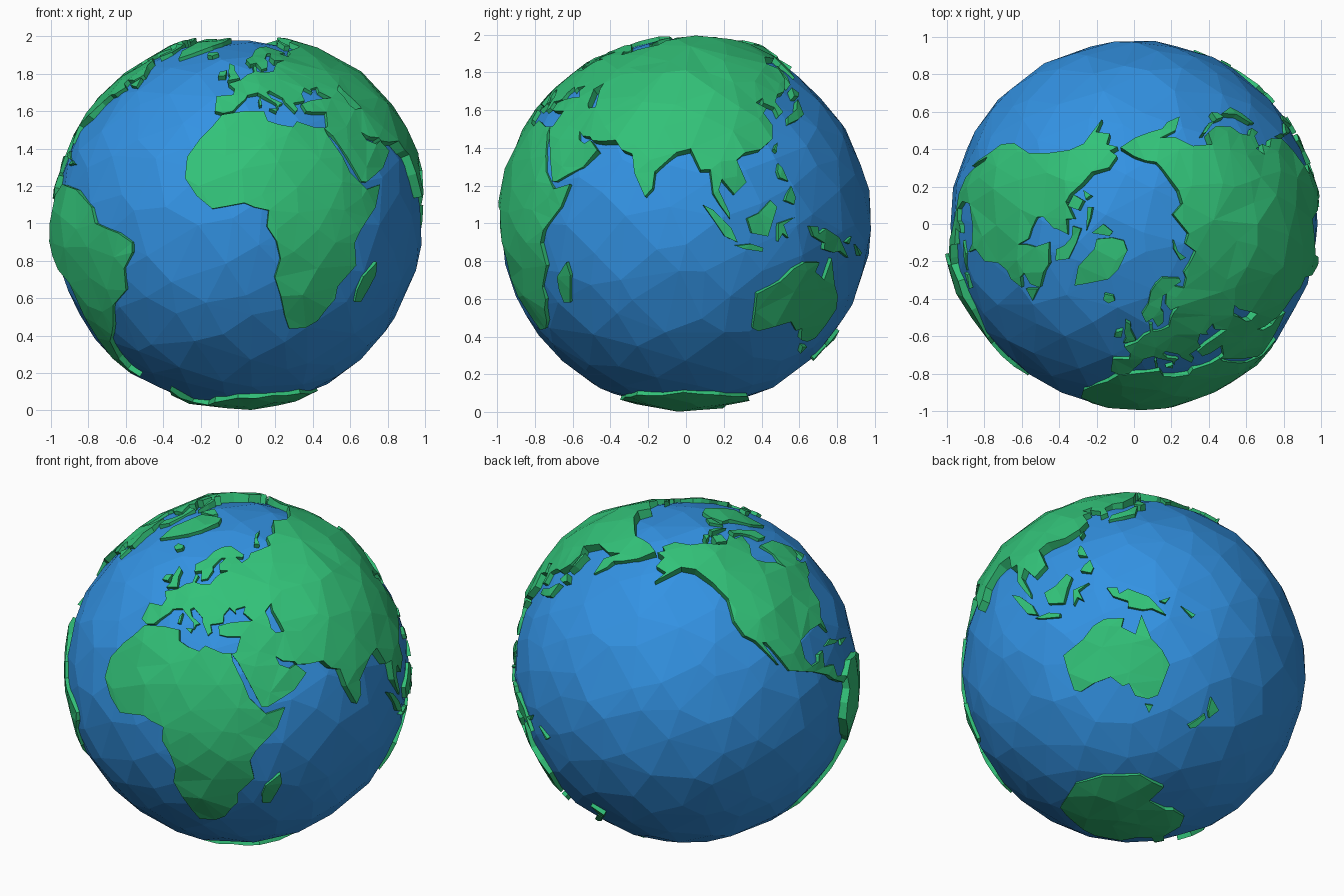
import bpy, bmesh, math, random
from mathutils import Vector, noise
from mathutils.geometry import delaunay_2d_cdt

random.seed(4)
UP = Vector((0, 0, 1))


def material(name, rgb):
    m = bpy.data.materials.new(name)
    m.diffuse_color = (*rgb, 1)
    return m


BLUE = material("ocean blue", (0.033, 0.29, 0.77))
GREEN = material("land green", (0.032, 0.54, 0.19))


def direction(lon, lat):
    a, b = math.radians(lon), math.radians(lat)
    return Vector((math.sin(a) * math.cos(b), -math.cos(a) * math.cos(b), math.sin(b)))


def scatter(n, jitter):
    """Evenly spread, slightly shaken points on the unit sphere."""
    pts = []
    for i in range(n):
        z = 1 - (2 * i + 1) / n
        r, a = math.sqrt(1 - z * z), i * 2.39996
        shake = Vector([random.uniform(-jitter, jitter) for _ in range(3)])
        pts.append((Vector((r * math.cos(a), r * math.sin(a), z)) + shake).normalized())
    return pts


def add_object(name, bm, mat):
    for v in bm.verts:
        v.co += UP
    bmesh.ops.recalc_face_normals(bm, faces=bm.faces)
    me = bpy.data.meshes.new(name)
    bm.to_mesh(me)
    bm.free()
    me.materials.append(mat)
    ob = bpy.data.objects.new(name, me)
    bpy.context.collection.objects.link(ob)


# ocean ball: faceted hull of scattered points
bm = bmesh.new()
for p in scatter(270, 0.06):
    bm.verts.new(p * random.uniform(0.98, 0.988))
bmesh.ops.convex_hull(bm, input=bm.verts)
add_object("ocean", bm, BLUE)

INNER = scatter(480, 0.05)
# highlands: direction, spread, extra height
HIGHLANDS = [(direction(88, 36), 0.17, 0.05), (direction(112, 58), 0.12, 0.04), (direction(-135, 62), 0.08, 0.035),
             (direction(-77, -4), 0.08, 0.025), (direction(-110, 40), 0.06, 0.02)]


def surface(p):
    """Land height: light bumps plus broad highlands."""
    rise = max(h * max(0, p.dot(d) - 1 + w) / w for d, w, h in HIGHLANDS)
    return p * (0.998 + 0.014 * noise.noise(p * 7) + rise)


def land(name, outline):
    """Raised plate following the globe inside a (longitude, latitude) outline."""
    corners = [direction(*c) for c in outline]
    ring = []
    for a, b in zip(corners, corners[1:] + corners[:1]):
        n = max(1, math.ceil(a.angle(b) / 0.16))
        ring += [a.lerp(b, i / n).normalized() for i in range(n)]
    mid = sum(ring, Vector()).normalized()
    e1 = mid.orthogonal().normalized()
    e2 = mid.cross(e1)

    def flat(p):
        return Vector((p.dot(e1), p.dot(e2))) / (1 + p.dot(mid))

    def round_(u):
        s = u.length_squared
        return (e1 * u.x * 2 + e2 * u.y * 2 + mid * (1 - s)) / (1 + s)

    uv = [flat(p) for p in ring]
    if sum(a.x * b.y - a.y * b.x for a, b in zip(uv, uv[1:] + uv[:1])) < 0:
        uv.reverse()
    count = len(uv)
    uv += [flat(p) for p in INNER
           if p.dot(mid) > 0 and min((p - q).length for q in ring) > 0.05]
    verts, _, faces, *_ = delaunay_2d_cdt(uv, [], [list(range(count))], 1, 1e-5)
    bm = bmesh.new()
    made = {}
    for f in faces:
        for i in f:
            if i not in made:
                made[i] = bm.verts.new(surface(round_(verts[i])))
        bm.faces.new([made[i] for i in f])
    # coast walls running down into the ocean
    rim = [e for e in bm.edges if e.is_boundary]
    for g in bmesh.ops.extrude_edge_only(bm, edges=rim)["geom"]:
        if isinstance(g, bmesh.types.BMVert):
            g.co = g.co.normalized() * 0.95
    add_object(name, bm, GREEN)


# continents
land("africa", [(-6, 35.5), (3, 37), (10, 37), (11, 33.5), (15, 32), (20, 31), (22, 33), (29, 31), (32.5, 31),
    (33, 28.5), (37, 21), (39, 16), (43, 12), (44.5, 10.5), (51, 12), (48, 5), (41, -2), (39, -6), (40.5, -13),
    (35, -20), (35, -24), (32.5, -27), (30, -31.5), (26, -34), (19.5, -34.5), (17, -30), (14.5, -23), (12, -17),
    (13.5, -11), (12, -5.5), (9, -1), (9.5, 4), (5, 5), (2, 6.3), (-4, 5.2), (-8, 4.5), (-13, 8.5), (-17, 14),
    (-17, 21), (-13, 27.5), (-9.5, 31)])
land("europe", [(-9, 37), (-9, 43), (-2, 43.5), (-1.5, 46), (-4.5, 48.5), (1.5, 50.5), (5, 53), (8.5, 54),
    (8.5, 57.3), (10.5, 57), (10, 54.3), (14, 54), (19, 54.5), (21.5, 57.3), (24, 58.8), (29, 60), (30, 63),
    (33, 66.5), (38, 64), (44, 66), (46, 68), (54, 68.5), (66, 69), (60, 62), (59, 55), (58, 51), (51, 47),
    (47.5, 44.5), (48.5, 41.8), (41.5, 41.7), (37.5, 44.7), (38.5, 47), (34, 46), (34, 44.5), (31, 46.5),
    (28.5, 44), (28.5, 41.3), (26, 40.8), (23, 40.3), (24, 37.8), (22.5, 36.5), (19.5, 40.5), (19, 42.2),
    (13.8, 45.3), (12.4, 44.5), (14, 42.3), (18.3, 40.2), (16.6, 39.5), (16, 38), (15.5, 40), (10.5, 43),
    (8.5, 44.3), (4, 43.4), (3, 41.8), (-0.2, 39), (-2, 36.8), (-5.5, 36)])
land("scandinavia", [(29, 60), (23, 60), (21.5, 62.5), (25, 65.5), (22, 65.5), (17.5, 61.5), (18.5, 60),
    (16.5, 56.5), (13, 55.5), (11, 59), (7, 58), (5, 61), (10, 64), (14, 68), (20, 70), (28, 71), (40, 67.5),
    (39, 66.3), (33, 66.5), (30, 63)])
land("north_asia", [(66, 69), (69, 73), (80, 73), (87, 75), (104, 77.7), (113, 74), (127, 73), (140, 72.5),
    (152, 71), (160, 69.7), (170, 70), (180, 69), (190, 66), (179, 62.5), (170, 60), (163.5, 58), (162, 55),
    (157, 51), (156, 57), (163, 61.5), (155, 59.5), (143, 59.3), (135.5, 54.7), (141, 52.5), (140, 48),
    (135, 43.5), (130.5, 42.5), (110, 50), (80, 50), (58, 51), (59, 55), (60, 62)])
land("south_asia", [(58, 51), (80, 50), (110, 50), (130.5, 42.5), (127.5, 39.5), (129.3, 36), (126.5, 34.5),
    (126, 37.5), (121.5, 39), (121.8, 40.8), (118, 39), (122, 37), (119.5, 35), (122, 31), (120, 26),
    (115, 22.7), (109, 21.3), (106, 19), (109, 12.5), (105, 8.8), (101, 13.2), (100, 10), (103.5, 3),
    (103.5, 1.4), (100.5, 5.5), (98.3, 9), (97.5, 16), (94.5, 16), (91.5, 22.5), (87, 21.3), (80.3, 15.5),
    (79.8, 10.5), (77.5, 8), (74, 15), (72.7, 21), (69, 22.3), (66.5, 25.2), (61, 25.2), (61, 30), (61, 36),
    (54, 37), (53, 40), (51, 44.5), (51, 47)])
land("middle_east", [(61, 25.2), (57, 25.7), (56, 26.8), (52, 27.5), (49.5, 29.3), (50.5, 26.5),
    (54, 24.8), (56.3, 25.8), (59.8, 22.5), (55, 17.5), (45, 12.8), (43, 13), (39, 21), (35, 28), (32.5, 30.8),
    (34.3, 31.3), (36, 36.5), (30.5, 36.5), (27.3, 37), (26.5, 40), (31, 41.2), (36, 41.6), (41.5, 41.7),
    (48.5, 41.8), (49, 38.5), (50.5, 37), (54, 37), (61, 36), (61, 30)])
land("north_america", [(-168, 65.7), (-162, 66.5), (-166, 68.5), (-156, 71.2), (-141, 69.7), (-128, 70),
    (-115, 68.5), (-108, 68), (-95, 71.5), (-94, 69), (-81, 69), (-86, 66), (-87, 64.5), (-94.5, 61),
    (-94, 58.8), (-88, 56.7), (-82, 55), (-80, 51.3), (-79, 54.5), (-77, 57), (-78, 62.3), (-70, 61), (-65, 60),
    (-62, 57), (-56, 52.5), (-60, 50), (-66, 50), (-65, 48), (-60.5, 46.5), (-66, 43.7), (-70, 43.5),
    (-74, 40.5), (-76, 35), (-81, 31.5), (-80.3, 25.5), (-83, 29.5), (-89.5, 29.5), (-97, 28), (-97.5, 22),
    (-95, 18.5), (-91, 18.7), (-90, 21), (-87, 21.3), (-88.5, 16), (-83.5, 15), (-83.5, 11), (-79.5, 9.5),
    (-77.5, 8.5), (-80.5, 7.5), (-85.5, 10.5), (-88, 13), (-94.5, 16.3), (-105.5, 20), (-109, 25.5),
    (-113, 31.3), (-114.5, 31.5), (-109.7, 23), (-112, 26), (-117, 32.5), (-121, 35), (-124, 40.3), (-124, 48),
    (-130, 54.5), (-139, 59.5), (-148, 60.5), (-152, 59.3), (-163, 54.7), (-157.5, 58.5), (-165, 60.5),
    (-161, 64)])
land("south_america", [(-77.5, 8.5), (-72, 12), (-62, 10.5), (-52, 5), (-50, 0), (-40, -3), (-35, -6), (-35, -9),
    (-39, -14), (-40, -21), (-48, -26), (-53.5, -33.5), (-57, -36.5), (-62, -39), (-65, -43), (-67.5, -46.5),
    (-69, -51), (-66, -55), (-73, -52.5), (-75, -46), (-73, -38), (-71, -30), (-70, -18.5), (-76, -14),
    (-81, -5.5), (-80, 0), (-77.5, 4)])
land("australia", [(114, -22), (122, -18), (126, -14), (130, -12), (136.5, -12), (135.7, -15), (140.5, -17.5),
    (142.5, -10.8), (146, -19), (150, -22.5), (153.3, -27), (150, -37.5), (146, -39), (140.5, -38), (138, -34),
    (135.5, -34.8), (131, -31.5), (124, -33), (118, -35), (115.3, -34)])
land("antarctica", [(0, -69.5), (30, -68), (52, -65), (88, -64.5), (115, -65.5), (145, -66.5), (170, -70),
    (165, -78), (-160, -78), (-150, -76), (-125, -73), (-100, -72), (-75, -72.5), (-66, -67), (-57, -64),
    (-62, -74), (-45, -77), (-25, -73)])

# northern islands
land("greenland", [(-44, 62.5), (-38, 66), (-25, 71), (-19, 75), (-14, 81.5), (-32, 84), (-58, 82), (-68, 77.5),
    (-58, 75.5), (-53, 68)])
land("iceland", [(-22, 64), (-18, 63.5), (-14, 65), (-16, 66.4), (-23, 66)])
land("baffin_island", [(-65, 62.5), (-62, 66.5), (-72, 71), (-85, 73.5), (-88, 71), (-78, 70), (-73, 67), (-72, 64)])
land("arctic_island_north", [(-78, 76.5), (-64, 81.5), (-70, 83), (-90, 80.5)])
land("arctic_island_south", [(-116, 69.5), (-105, 69), (-104, 72.5), (-115, 73)])
land("arctic_island_west", [(-124, 71.5), (-117, 73.5), (-124, 74.3)])
land("arctic_island_mid", [(-110, 75), (-82, 75), (-98, 76.5), (-112, 76.3)])
land("newfoundland", [(-59, 47.7), (-53, 47), (-56, 51.3)])
land("britain", [(-5, 50), (1, 51.2), (-1.5, 54.8), (-2, 57.5), (-5, 58.5), (-5, 54), (-4, 52)])
land("ireland", [(-10, 52), (-6.3, 52.3), (-6, 55), (-9.5, 54)])
land("barents_island", [(52, 71.5), (57, 70.7), (58, 74), (68, 76.8), (58, 75.5)])
# warm sea islands
land("cuba", [(-84.5, 22), (-80, 23), (-74.5, 20.2), (-78, 20.5)])
land("hispaniola", [(-74, 18.3), (-73, 20), (-68.5, 18.7)])
land("madagascar", [(49.5, -12), (50.3, -16), (47, -25), (44, -25), (43.5, -21), (44.5, -16.5)])
land("sicily", [(12.5, 38), (15.5, 38.2), (15, 36.7)])
land("sardinia", [(8.5, 39), (9.5, 39.2), (9.4, 42.8), (8.5, 41.5)])
# eastern islands
land("sakhalin", [(142, 46.3), (143.5, 49), (143, 54), (141.8, 53)])
land("hokkaido", [(140, 42), (143, 42), (145.3, 43.5), (141.8, 45.3)])
land("honshu", [(130, 32), (136, 33.7), (140.5, 35.5), (141.5, 41), (140, 40), (137, 37), (131, 34.5)])
land("taiwan", [(120.2, 23), (121, 22), (121.8, 25)])
land("luzon", [(120.3, 16), (121, 18.5), (122.3, 17), (124, 13), (120.8, 14)])
land("mindanao", [(122, 7), (125.5, 5.8), (126.3, 8), (125, 11.5), (123, 9)])
land("borneo", [(109, 1.5), (113, 3.2), (117, 7), (119, 5), (117.5, 1), (116, -4), (110.5, -3)])
land("sumatra", [(95.3, 5.6), (98.5, 4), (104, -1.5), (106, -5.8), (102, -4)])
land("java", [(105.3, -6.8), (110.5, -6.3), (114.5, -7.5), (114.3, -8.7), (108, -7.8)])
land("sulawesi", [(119.5, -5.5), (119.5, 0), (125, 1.7), (121.3, -0.5), (123, -4.5), (121, -3)])
land("new_guinea", [(131, -0.8), (134.5, -1), (135.2, -3.2), (138, -1.6), (145, -4.3), (150.7, -10.5),
    (146, -8.5), (143, -9), (138, -8), (138, -6), (133, -4)])
land("new_britain", [(148.5, -5.7), (152, -4), (150.5, -6.3)])
land("solomon_island", [(156, -6.5), (161, -9), (160, -10)])
# southern islands
land("tasmania", [(144.8, -40.8), (148.3, -41), (146.8, -43.6)])
land("new_zealand_north", [(173, -34.8), (178.3, -38), (175.5, -41.5), (173.8, -39.3)])
land("new_zealand_south", [(172.7, -40.7), (174, -42), (170.7, -45.8), (168, -46.6), (166.5, -45.8), (171, -42.5)])
